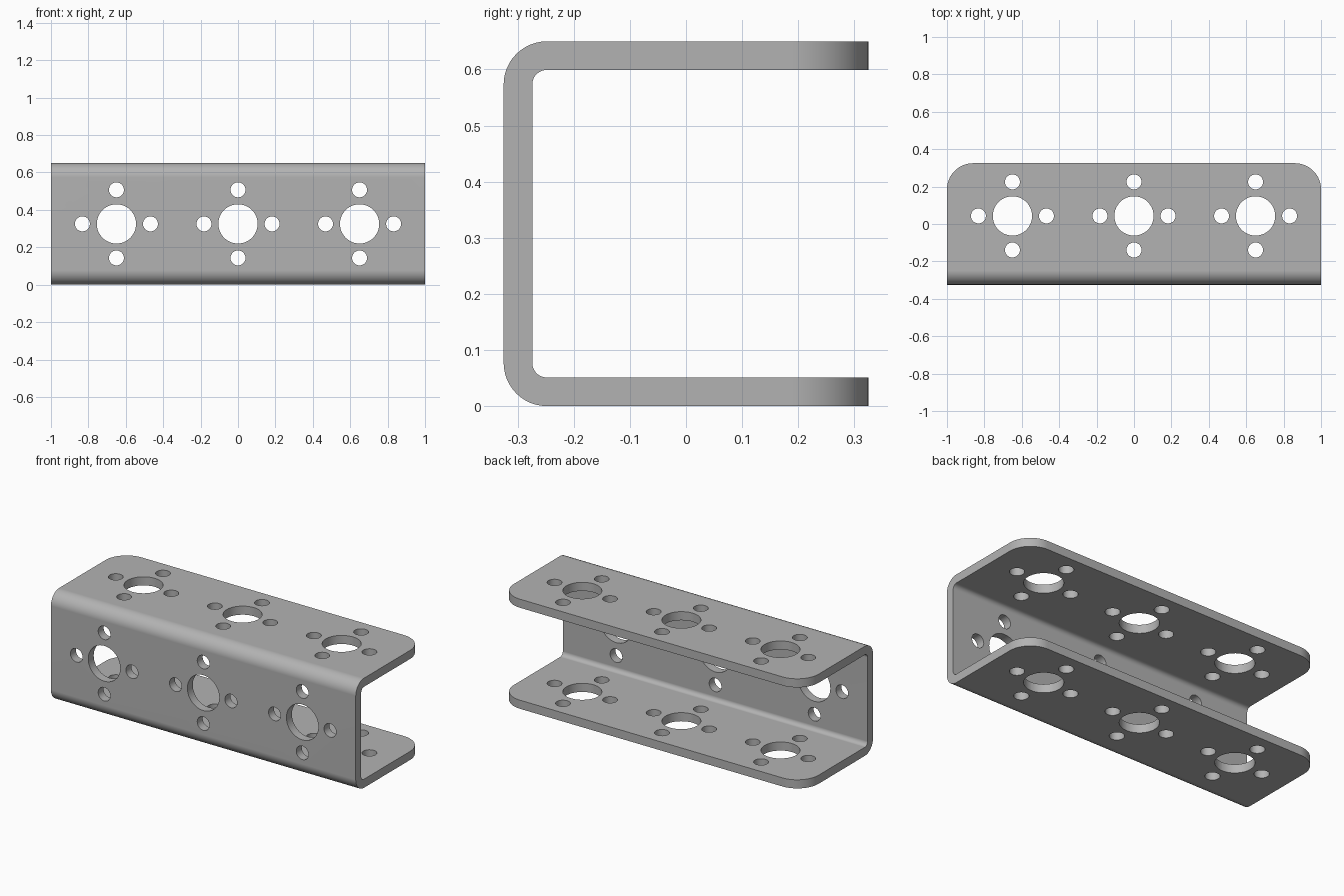
import bpy
import bmesh
import math
from mathutils import Matrix, Vector

if "Cube" in bpy.data.objects:
    bpy.data.objects.remove(bpy.data.objects["Cube"])

LENGTH, SIZE, WALL = 2.0, 0.65, 0.051
HALF = SIZE / 2
OUTER_BEND, INNER_BEND = 0.077, 0.026
CORNER = 0.14
PITCH = 0.65
BIG_HOLE, SMALL_HOLE, HOLE_RING = 0.105, 0.04, 0.182
FLANGE_HOLE_Y = 0.043


def arc(cy, cz, radius, start, end, steps=12):
    """Points of an arc in the YZ plane, angles in degrees."""
    angles = [math.radians(start + (end - start) * i / steps) for i in range(steps + 1)]
    return [(cy + radius * math.cos(a), cz + radius * math.sin(a)) for a in angles]


def new_object(name, bm):
    bmesh.ops.recalc_face_normals(bm, faces=bm.faces)
    mesh = bpy.data.meshes.new(name)
    bm.to_mesh(mesh)
    bm.free()
    obj = bpy.data.objects.new(name, mesh)
    bpy.context.collection.objects.link(obj)
    return obj


# Galvanised grey finish
metal = bpy.data.materials.new("grey_metal")
metal.use_nodes = True
colour = (0.45, 0.45, 0.45, 1)
metal.diffuse_color = colour
metal.node_tree.nodes["Principled BSDF"].inputs["Base Color"].default_value = colour

# U-shaped section, extruded along x
out_y = -HALF + OUTER_BEND
in_y = -HALF + WALL + INNER_BEND
low, high = WALL + INNER_BEND, SIZE - WALL - INNER_BEND
profile = [(HALF, SIZE)]
profile += arc(out_y, SIZE - OUTER_BEND, OUTER_BEND, 90, 180)
profile += arc(out_y, OUTER_BEND, OUTER_BEND, 180, 270)
profile += [(HALF, 0), (HALF, WALL)]
profile += arc(in_y, low, INNER_BEND, 270, 180)
profile += arc(in_y, high, INNER_BEND, 180, 90)
profile += [(HALF, SIZE - WALL)]

bm = bmesh.new()
section = bm.faces.new([bm.verts.new((-LENGTH / 2, y, z)) for y, z in profile])
swept = bmesh.ops.extrude_face_region(bm, geom=[section], use_keep_orig=True)
moved = [v for v in swept["geom"] if isinstance(v, bmesh.types.BMVert)]
bmesh.ops.translate(bm, vec=(LENGTH, 0, 0), verts=moved)
bmesh.ops.recalc_face_normals(bm, faces=bm.faces)

# Rounded free corners of both flanges
tips = [e for e in bm.edges
        if all(v.co.y > HALF - 0.001 for v in e.verts)
        and abs(e.verts[0].co.x - e.verts[1].co.x) < 0.001]
bmesh.ops.bevel(bm, geom=tips, offset=CORNER, segments=16, profile=0.5, affect='EDGES')
channel = new_object("channel", bm)
channel.data.materials.append(metal)

# Hole groups: one bore with four bolt holes around it
cutter_bm = bmesh.new()


def hole(centre, radius, turn, depth):
    bmesh.ops.create_cone(cutter_bm, cap_ends=True, segments=48, radius1=radius,
                          radius2=radius, depth=depth,
                          matrix=Matrix.Translation(centre) @ turn)


def hole_group(centre, across, turn, depth):
    hole(centre, BIG_HOLE, turn, depth)
    for direction in (Vector((1, 0, 0)), across):
        for sign in (-1, 1):
            hole(centre + direction * sign * HOLE_RING, SMALL_HOLE, turn, depth)


upright = Matrix.Identity(4)
sideways = Matrix.Rotation(math.pi / 2, 4, 'X')
for i in (-1, 0, 1):
    hole_group(Vector((i * PITCH, FLANGE_HOLE_Y, HALF)), Vector((0, 1, 0)), upright, SIZE + 0.2)
    hole_group(Vector((i * PITCH, -HALF + WALL / 2, HALF)), Vector((0, 0, 1)), sideways, WALL * 2)
cutter = new_object("hole_cutter", cutter_bm)
cutter.hide_render = True

cut = channel.modifiers.new("holes", 'BOOLEAN')
cut.operation = 'DIFFERENCE'
cut.solver = 'EXACT'
cut.object = cutter
bpy.context.view_layer.objects.active = channel
channel.select_set(True)
bpy.ops.object.modifier_apply(modifier=cut.name)
bpy.data.objects.remove(cutter)

# Smooth bends and bores with crisp edges
bpy.ops.object.shade_smooth_by_angle(angle=math.radians(30))
weighted = channel.modifiers.new("flat_walls", 'WEIGHTED_NORMAL')
weighted.keep_sharp = True
